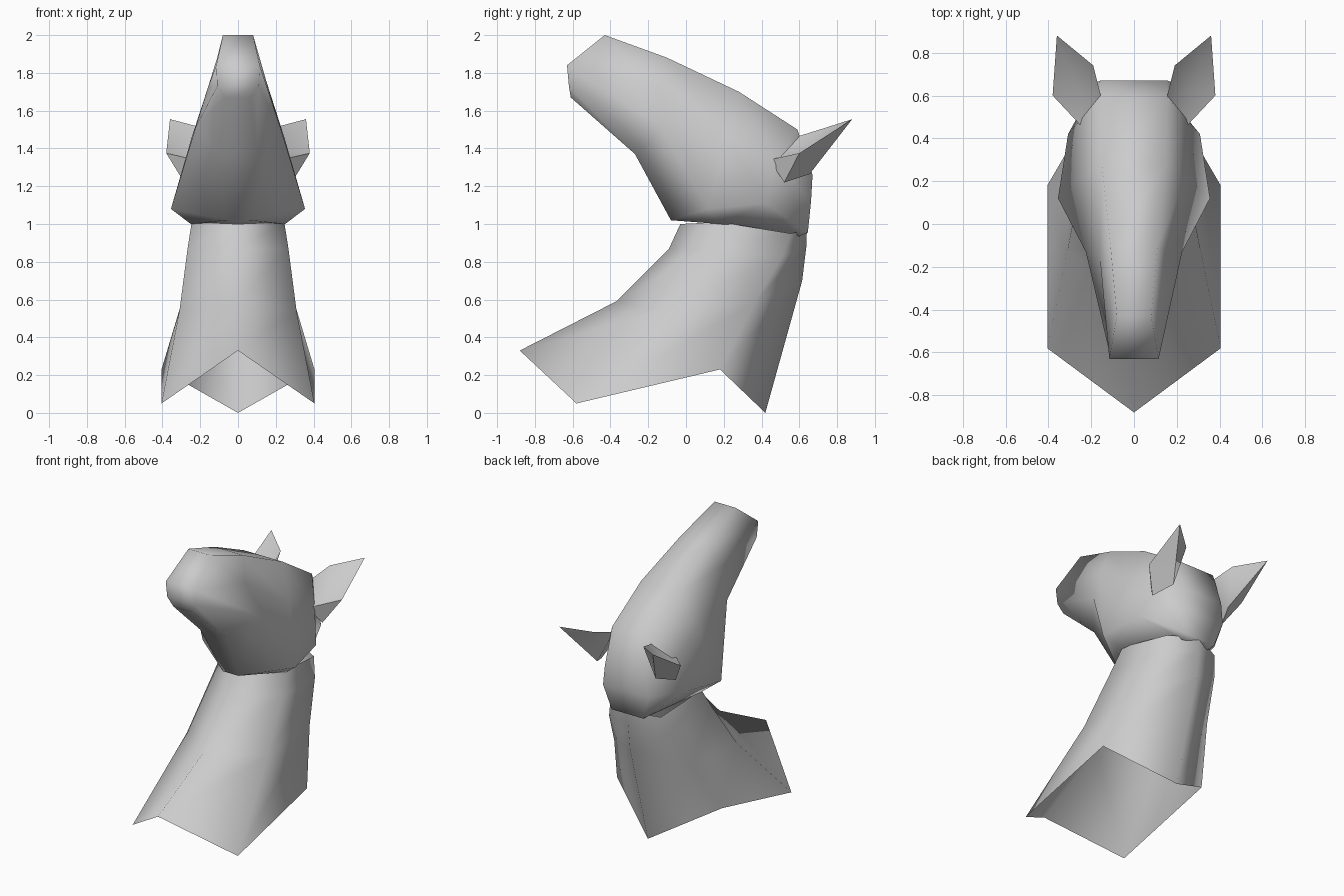
import bpy, bmesh
from math import radians

cube = bpy.data.objects.get("Cube")
if cube:
    bpy.data.objects.remove(cube)

# One plain grey for everything
grey = bpy.data.materials.new("light grey")
grey.use_nodes = True
grey.diffuse_color = (0.6, 0.6, 0.6, 1)
grey.node_tree.nodes["Principled BSDF"].inputs["Base Color"].default_value = (0.6, 0.6, 0.6, 1)


def finish(name, bm, angle):
    bmesh.ops.recalc_face_normals(bm, faces=bm.faces[:])
    mesh = bpy.data.meshes.new(name)
    bm.to_mesh(mesh)
    bm.free()
    mesh.materials.append(grey)
    obj = bpy.data.objects.new(name, mesh)
    bpy.context.collection.objects.link(obj)
    bpy.ops.object.select_all(action='DESELECT')
    obj.select_set(True)
    bpy.context.view_layer.objects.active = obj
    bpy.ops.object.shade_smooth_by_angle(angle=radians(angle))
    return obj


def loft(name, half_rings, capped):
    """Skin half cross-sections, mirrored across x = 0."""
    bm = bmesh.new()
    rings = []
    for half in half_rings:
        other = [(-x, y, z) for x, y, z in reversed(half) if x > 0]
        rings.append([bm.verts.new(p) for p in half + other])
    for a, b in zip(rings, rings[1:]):
        for i in range(len(a)):
            j = (i + 1) % len(a)
            bm.faces.new((a[i], a[j], b[j], b[i]))
    if capped:
        for ring in (rings[0], rings[-1]):
            n = len(ring)
            for i in range(n // 2 - 1):
                bm.faces.new((ring[i], ring[i + 1], ring[n - 2 - i], ring[n - 1 - i]))
    return finish(name, bm, 180)


# Neck: open shell, each section runs front, front side, back side, back
loft("neck", [
    [(0, -.88, .33), (.405, -.58, .05), (.405, .18, .23), (0, .42, 0)],
    [(0, -.37, .59), (.31, -.12, .54), (.30, .36, .58), (0, .615, .70)],
    [(0, -.09, .87), (.267, .10, .87), (.235, .51, .83), (0, .637, .88)],
    [(0, -.03, 1.0), (.245, .18, 1.01), (.195, .555, .95), (0, .64, .97)],
], False)

# Head: sections from muzzle to nape run top, cheek, jaw, underside
loft("head", [
    [(.08, -.43, 2.0), (.115, -.63, 1.84), (.11, -.62, 1.73), (.07, -.61, 1.67)],
    [(.11, -.10, 1.88), (.16, -.15, 1.72), (.225, -.13, 1.51), (.10, -.27, 1.37)],
    [(.15, .28, 1.70), (.245, .22, 1.46), (.355, .12, 1.08), (.06, -.08, 1.02)],
    [(.155, .59, 1.50), (.255, .48, 1.33), (.308, .42, 1.11), (.25, .18, 1.0)],
    [(.155, .67, 1.26), (.175, .662, 1.12), (.12, .645, .955), (.10, .60, .935)],
], True)

# Ears: cupped shells opening upward
ear_points = dict(
    tip=(.36, .88, 1.555), outer=(.38, .60, 1.375), front=(.23, .44, 1.34),
    inner=(.19, .74, 1.51), root=(.15, .58, 1.46), base=(.285, .52, 1.22),
    keel=(.225, .655, 1.265), hollow=(.26, .63, 1.38))
ear_faces = [
    "front outer base", "outer keel base", "outer tip keel", "tip inner keel",
    "inner root keel", "root base keel", "root front base",
    "hollow outer front", "hollow tip outer", "hollow inner tip",
    "hollow root inner", "hollow front root"]
for side, name in ((1, "left_ear"), (-1, "right_ear")):
    bm = bmesh.new()
    v = {k: bm.verts.new((side * x, y, z)) for k, (x, y, z) in ear_points.items()}
    for face in ear_faces:
        bm.faces.new([v[k] for k in face.split()])
    finish(name, bm, 75)
